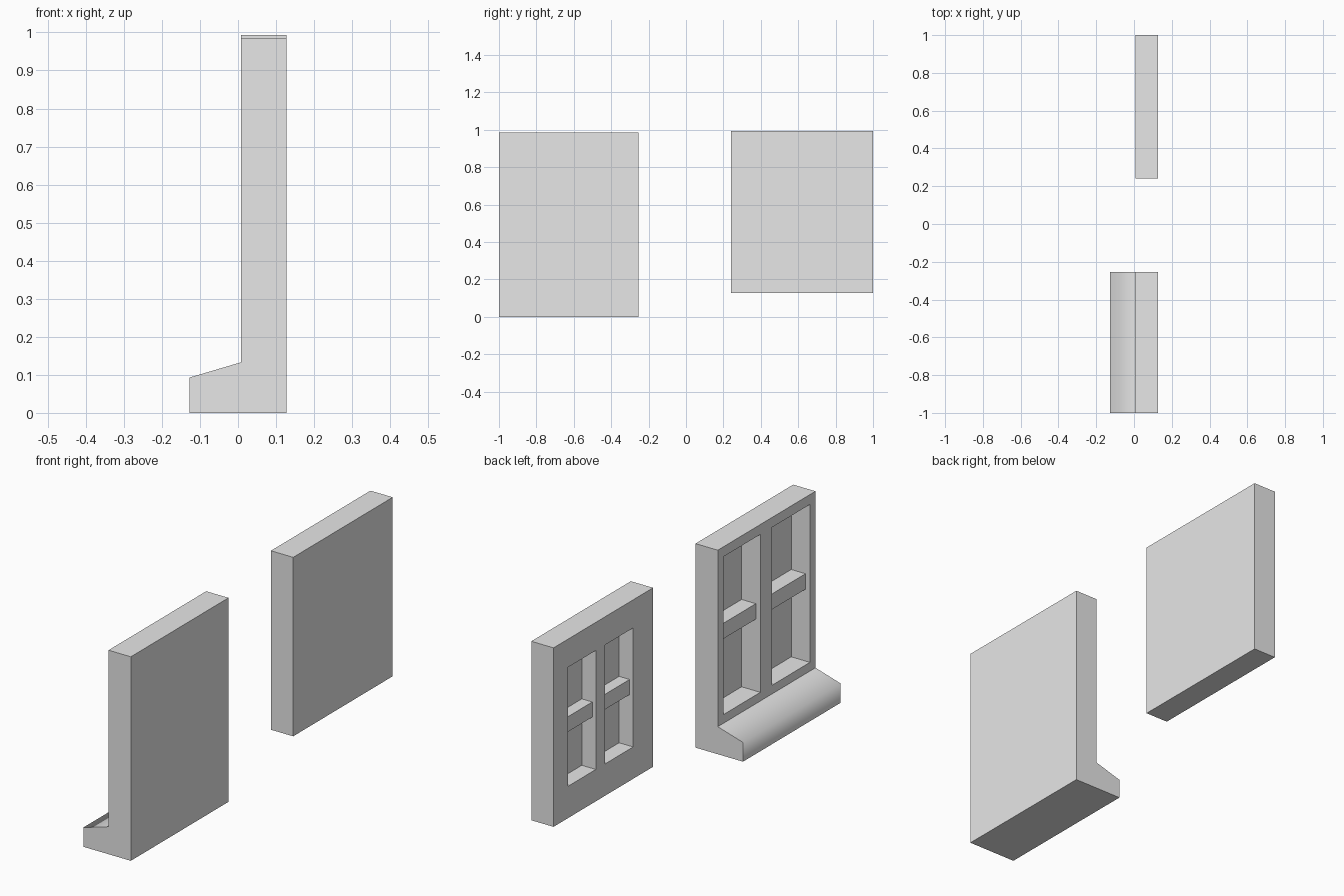
import bpy, bmesh

cube = bpy.data.objects.get("Cube")
if cube:
    bpy.data.objects.remove(cube, do_unlink=True)

# One flat grey for everything
grey = bpy.data.materials.new("plain grey")
grey.use_nodes = True
grey.diffuse_color = (0.8, 0.8, 0.8, 1)
grey.node_tree.nodes["Principled BSDF"].inputs["Base Color"].default_value = (0.8, 0.8, 0.8, 1)

FACE, BACK = 0.008, 0.127   # front and rear planes of both window walls
EMBED = 0.006               # overlap of the bars into the wall


def make_object(name, bm):
    bmesh.ops.recalc_face_normals(bm, faces=bm.faces[:])
    mesh = bpy.data.meshes.new(name)
    bm.to_mesh(mesh)
    bm.free()
    mesh.materials.append(grey)
    obj = bpy.data.objects.new(name, mesh)
    bpy.context.scene.collection.objects.link(obj)
    return obj


def add_prism(bm, profile, y0, y1):
    """Extrude an (x, z) profile along y."""
    face = bm.faces.new([bm.verts.new((x, y0, z)) for x, z in profile])
    ext = bmesh.ops.extrude_face_region(bm, geom=[face])
    verts = [v for v in ext["geom"] if isinstance(v, bmesh.types.BMVert)]
    bmesh.ops.translate(bm, vec=(0, y1 - y0, 0), verts=verts)


def add_box(bm, x0, x1, y0, y1, z0, z1):
    add_prism(bm, [(x0, z0), (x1, z0), (x1, z1), (x0, z1)], y0, y1)


def window_wall(name, profile, span, columns, opening, depth, bar, recess):
    # Solid wall
    bm = bmesh.new()
    add_prism(bm, profile, *span)
    wall = make_object(name + "_wall", bm)
    # Soft shading across the slope and nose of the sill
    for p in wall.data.polygons:
        c = p.center
        if c.x < FACE - 0.01 and abs(p.normal.y) < 0.5 and c.z > 0.01:
            p.use_smooth = True

    # Blind openings sunk into the face
    bm = bmesh.new()
    for y0, y1 in columns:
        add_box(bm, FACE - 0.1, FACE + depth, y0, y1, *opening)
    cutter = make_object(name + "_cutter", bm)
    cutter.hide_render = True
    mod = wall.modifiers.new("openings", "BOOLEAN")
    mod.operation = "DIFFERENCE"
    mod.solver = "EXACT"
    mod.object = cutter
    bpy.context.view_layer.objects.active = wall
    bpy.ops.object.modifier_apply(modifier=mod.name)
    bpy.data.objects.remove(cutter, do_unlink=True)

    # Glazing bars across each opening
    bm = bmesh.new()
    for y0, y1 in columns:
        add_box(bm, FACE + recess, FACE + depth + EMBED,
                y0 - EMBED, y1 + EMBED, *bar)
    make_object(name + "_bars", bm)


# Smaller window, plain wall
window_wall("small_window",
            [(FACE, 0.128), (BACK, 0.128), (BACK, 0.993), (FACE, 0.993)],
            (0.24, 1.0), [(0.392, 0.609), (0.677, 0.89)],
            (0.282, 0.857), 0.075, (0.53, 0.603), 0.019)

# Larger window with a sloping sill
window_wall("large_window",
            [(-BACK, 0), (BACK, 0), (BACK, 0.986), (FACE, 0.986),
             (FACE, 0.133), (-BACK, 0.093)],
            (-1.0, -0.254), [(-0.958, -0.67), (-0.579, -0.298)],
            (0.175, 0.938), 0.1, (0.522, 0.597), 0.024)
